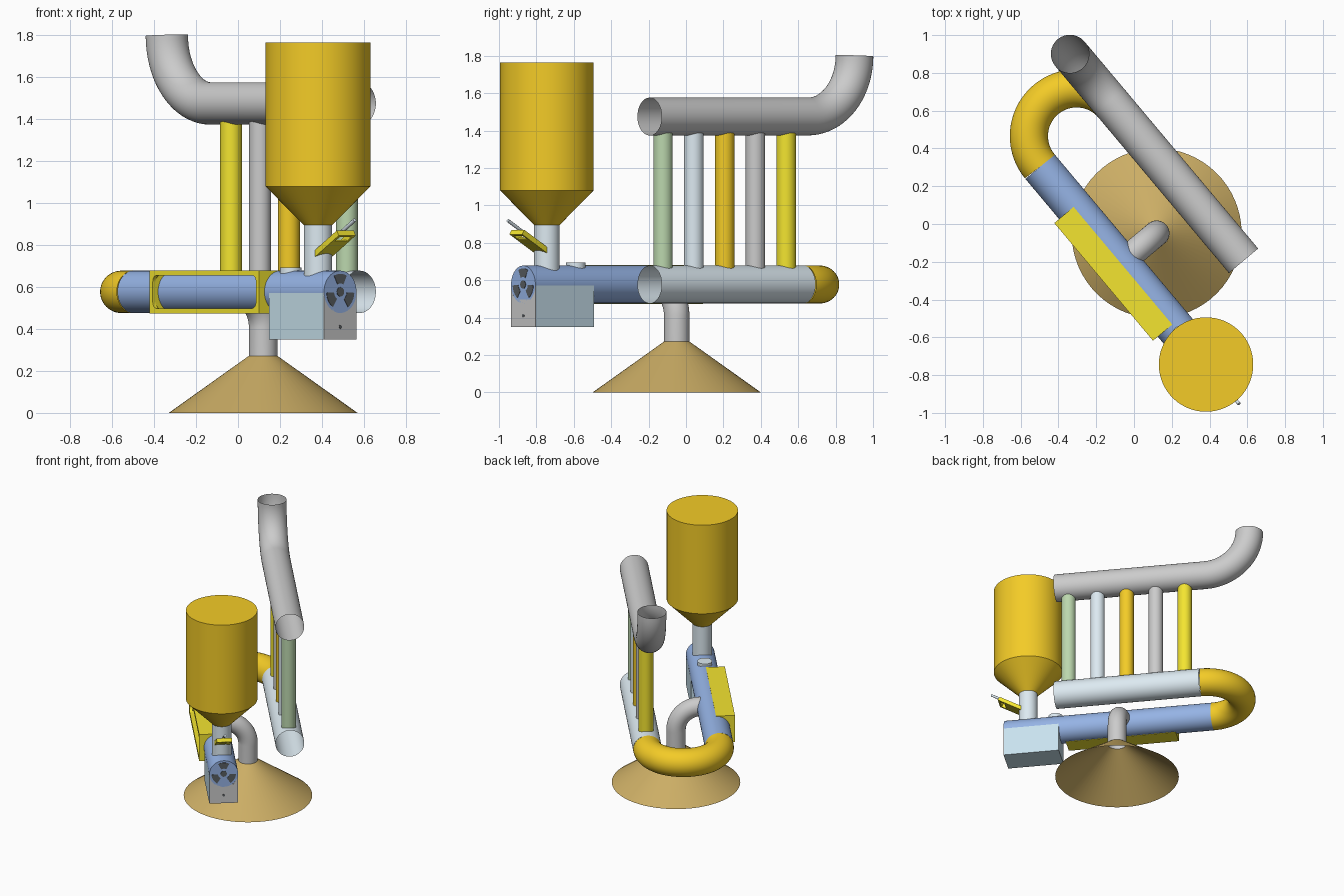
import bpy, bmesh, math
from mathutils import Matrix, Vector

if "Cube" in bpy.data.objects:
    bpy.data.objects.remove(bpy.data.objects["Cube"])

# Everything is laid out along local x, then turned 50 degrees about z
TURN = Matrix.Rotation(math.radians(-50), 4, 'Z')
B_IN, B_OUT, Z_LOW, Z_HIGH, R = -0.186, 0.319, 0.577, 1.475, 0.101
END = 0.98

COLS = dict(blue=(.30, .45, .78), orange=(.90, .60, .02), yellow=(.90, .78, .03),
            pale=(.72, .82, .88), green=(.50, .68, .42), tan=(.60, .42, .13),
            ice=(.58, .76, .85), dark=(.10, .11, .12))
MATS = {}
for key, c in COLS.items():
    MATS[key] = bpy.data.materials.new(key)
    MATS[key].diffuse_color = (*c, 1)


def finish(name, bm, mat=None, local=Matrix(), closed=False):
    if closed:
        bmesh.ops.recalc_face_normals(bm, faces=bm.faces)
    bmesh.ops.transform(bm, matrix=TURN @ local, verts=bm.verts)
    me = bpy.data.meshes.new(name)
    bm.to_mesh(me)
    bm.free()
    for p in me.polygons:
        p.use_smooth = True
    me.set_sharp_from_angle(angle=math.radians(30))
    if mat:
        me.materials.append(MATS[mat])
    ob = bpy.data.objects.new(name, me)
    bpy.context.scene.collection.objects.link(ob)
    return ob


def box(name, lo, hi, mat=None, local=Matrix()):
    bm = bmesh.new()
    bmesh.ops.create_cube(bm, size=1)
    for v in bm.verts:
        v.co = Vector([(l + h) / 2 + c * (h - l) for l, h, c in zip(lo, hi, v.co)])
    return finish(name, bm, mat, local)


def skin(name, rings, mat=None, caps=(False, False), local=Matrix()):
    bm = bmesh.new()
    vs = [[bm.verts.new(p) for p in ring] for ring in rings]
    n = len(vs[0])
    for a, b in zip(vs, vs[1:]):
        for i in range(n):
            bm.faces.new((a[i], a[(i + 1) % n], b[(i + 1) % n], b[i]))
    if caps[0]:
        bm.faces.new(vs[0][::-1])
    if caps[1]:
        bm.faces.new(vs[-1])
    return finish(name, bm, mat, local, closed=True)


def sweep(name, path, r, side, mat=None, caps=(False, False), n=48, local=Matrix()):
    """Round tube along a planar path; side is the normal of its plane."""
    path, side, rings = [Vector(p) for p in path], Vector(side), []
    for i, p in enumerate(path):
        t = (path[min(i + 1, len(path) - 1)] - path[max(i - 1, 0)]).normalized()
        up = t.cross(side)
        rings.append([p + r * (math.cos(k * math.tau / n) * side +
                               math.sin(k * math.tau / n) * up) for k in range(n)])
    return skin(name, rings, mat, caps, local)


def lathe(name, x, y, profile, mat=None, caps=(False, False), n=64):
    return skin(name, [[(x + r * math.cos(k * math.tau / n), y + r * math.sin(k * math.tau / n), z)
                        for k in range(n)] for r, z in profile], mat, caps)


def saddle_pipe(name, x, y, r, mat=None, top=None, n=40):
    """Upright pipe whose ends follow the round tubes it meets."""
    lo, hi = [], []
    for k in range(n):
        dx, dy = r * math.cos(k * math.tau / n), r * math.sin(k * math.tau / n)
        h = math.sqrt(R * R - dy * dy)
        lo.append((x + dx, y + dy, Z_LOW + h))
        hi.append((x + dx, y + dy, top or Z_HIGH - h))
    return skin(name, [lo, hi], mat)


def arc(a0, a1, n=20):
    return [math.radians(a0 + (a1 - a0) * i / n) for i in range(n + 1)]


# Main tubes and the U bend
sweep("inlet_tube", [(END, B_IN, Z_LOW), (-.552, B_IN, Z_LOW)], R, (0, 0, 1), "blue", (True, False))
sweep("outlet_tube", [(.522, B_OUT, Z_LOW), (-.552, B_OUT, Z_LOW)], R, (0, 0, 1), "pale")
mid, rad = (B_IN + B_OUT) / 2, (B_OUT - B_IN) / 2
sweep("u_bend", [(-.552 - rad * math.sin(t), mid - rad * math.cos(t), Z_LOW) for t in arc(0, 180, 36)],
      R, (0, 0, 1), "orange")

# Upper exhaust tube curving upward
sweep("exhaust_tube", [(.522, B_OUT, Z_HIGH)] +
      [(-.583 - .325 * math.sin(t), B_OUT, Z_HIGH + .325 * (1 - math.cos(t))) for t in arc(0, 90)],
      R, (0, 1, 0))

# Row of risers
for i, m in enumerate(("yellow", None, "orange", "pale", "green")):
    saddle_pipe(f"riser_{i + 1}", -.432 + .215 * i, B_OUT, .052, m)

# Hopper and its neck
HX = .815
lathe("hopper", HX, B_IN, [(.068, .895), (.25, 1.08), (.25, 1.765)], "orange", (False, True))
saddle_pipe("hopper_neck", HX, B_IN, .068, "pale", .895)

# Sliding gate on the neck, tilted upward
gate = Matrix.Translation((.925, B_IN, .80)) @ Matrix.Rotation(math.radians(-30), 4, 'Y')
for s in (-1, 1):
    box(f"gate_rail_{s}", (-.115, s * .045 - .008, -.014), (.115, s * .045 + .008, .014), "yellow", gate)
box("gate_end", (.099, -.04, -.014), (.115, .04, .014), "yellow", gate)
box("gate_floor", (-.115, -.04, -.014), (.06, .04, -.006), "yellow", gate)
sweep("gate_handle", [(.03, 0, .022), (.20, 0, .022)], .009, (0, 1, 0), "pale", (True, True), 16, gate)

# Filler cap on the inlet tube
lathe("filler_cap", .613, B_IN, [(.052, .645), (.052, .694)], "pale", (True, True), 40)

# Motor housing under the inlet end
box("motor_housing", (.572, B_IN - R, .35), (END - .004, B_IN + R, .572), "ice")
box("housing_end_plate", (END - .004, B_IN - R, .35), (END, B_IN + R, Z_LOW - .08))
for s in (-1, 1):
    # plate corners beside the round tube end
    pts = [(s * R, Z_LOW - .08), (s * R, Z_LOW)]
    pts += [(s * R * math.cos(t), Z_LOW - R * math.sin(t)) for t in arc(5, 52, 8)]
    skin(f"end_plate_corner_{s}", [[(x, B_IN + y, z) for y, z in pts] for x in (END - .004, END)],
         None, (True, True))
sweep("plate_bolt", [(END - .002, B_IN, .41), (END + .002, B_IN, .41)], .009, (0, 0, 1), "dark", (True, True), 20)

# Fan vents on the end cap
for i in range(3):
    a = 90 + 120 * i
    pts = [(.086 * math.cos(t), .086 * math.sin(t)) for t in arc(a - 27, a + 27, 10)]
    pts += [(.04 * math.cos(t), .04 * math.sin(t)) for t in arc(a + 27, a - 27, 6)]
    skin(f"fan_vent_{i + 1}", [[(x, B_IN + y, Z_LOW + z) for y, z in pts] for x in (END - .002, END + .002)],
         "dark", (True, True))
sweep("fan_hub", [(END - .002, B_IN, Z_LOW), (END + .003, B_IN, Z_LOW)], .022, (0, 0, 1), "dark", (True, True), 24)

# Framed window on the front of the inlet tube
A0, A1, F0, F1, Z0, Z1, T = -.275, .538, -.32, -.187, .474, .680, .024
box("window_top", (A0, F0, Z1 - T), (A1, F1, Z1), "yellow")
box("window_bottom", (A0, F0, Z0), (A1, F1, Z0 + T), "yellow")
box("window_left", (A0, F0, Z0 + T), (A0 + T, F1, Z1 - T), "yellow")
box("window_right", (A1 - T, F0, Z0 + T), (A1, F1, Z1 - T), "yellow")
for sx, x in ((1, A0 + T), (-1, A1 - T)):
    for sz, z in ((1, Z0 + T), (-1, Z1 - T)):
        pts = [(0, 0)] + [(.03 * (1 - math.cos(t)), .03 * (1 - math.sin(t))) for t in arc(0, 90, 8)]
        skin("window_corner", [[(x + sx * p, y, z + sz * q) for p, q in pts] for y in (F0, F0 + .02)],
             "yellow", (True, True))

# Conical base and the support elbow
BX, BY = .115, .060
lathe("base_cone", BX, BY, [(.45, 0), (.068, .272)], "tan")
sweep("support_elbow", [(BX, BY, .27)] +
      [(BX, BY - .17 * (1 - math.cos(t)), Z_LOW - .17 + .17 * math.sin(t)) for t in arc(0, 90)] +
      [(BX, B_IN + .075, Z_LOW)], .068, (1, 0, 0))

for m in bpy.data.materials:
    if m.users and not m.is_grease_pencil:
        m.use_nodes = True
        m.node_tree.nodes["Principled BSDF"].inputs["Base Color"].default_value = m.diffuse_color
